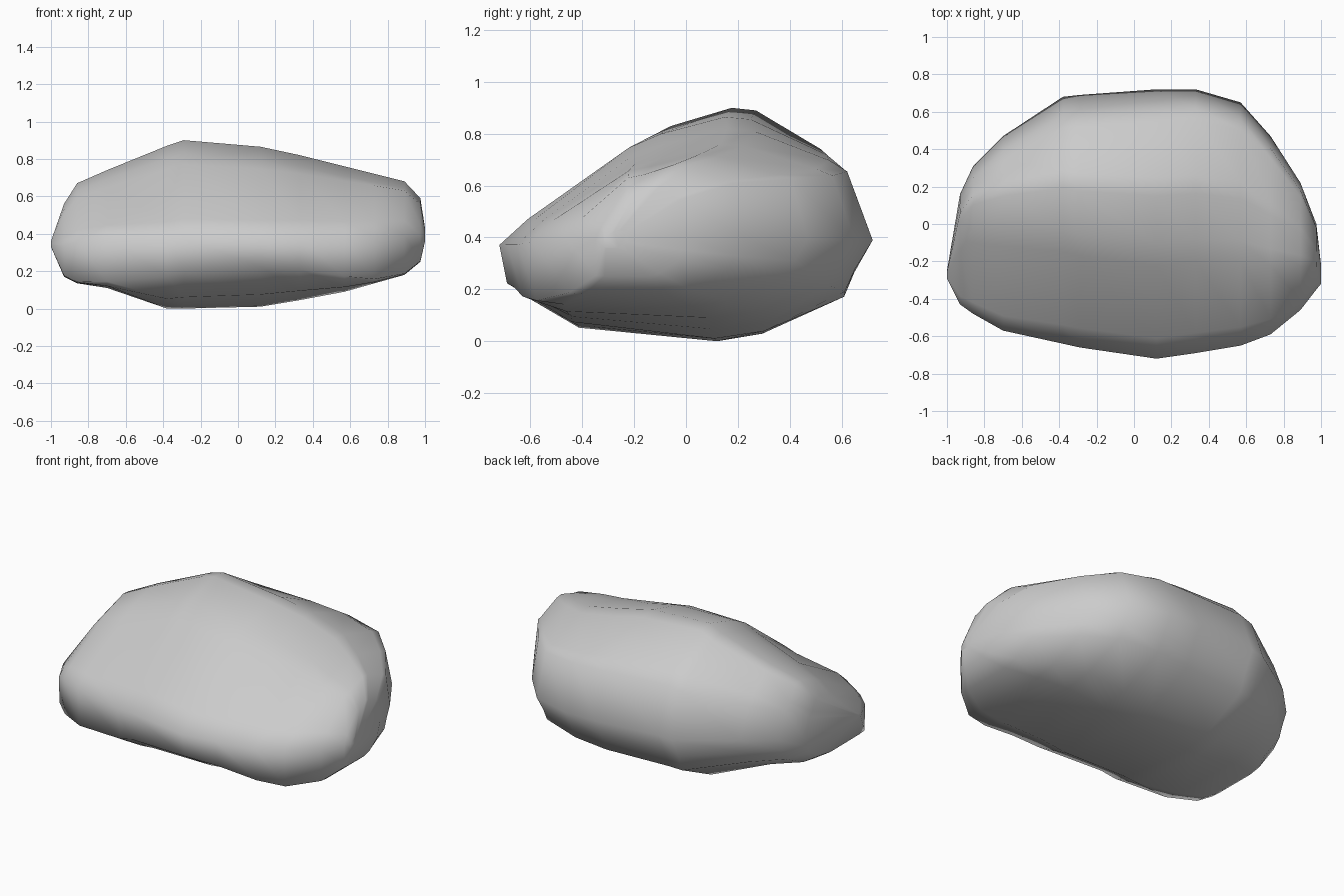
import bpy, bmesh

if "Cube" in bpy.data.objects:
    bpy.data.objects.remove(bpy.data.objects["Cube"])

# Side profile of the boulder (y, z), counter-clockwise from the front nose
PROFILE = [(-.72, .38), (-.69, .23), (-.44, .07), (.11, 0), (.30, .03),
           (.61, .17), (.65, .27), (.72, .40), (.61, .67), (.54, .74),
           (.25, .89), (.15, .90), (-.10, .83), (-.22, .77), (-.61, .48)]

# Stations along x: (x, front y, back y, bottom z, top z)
STATIONS = [(-1.0, -.29, -.25, .33, .36), (-.93, -.43, .16, .17, .56),
            (-.86, -.48, .31, .135, .67), (-.70, -.57, .47, .11, .74),
            (-.38, -.64, .68, 0, .87), (-.29, -.66, .69, 0, .90),
            (.12, -.72, .72, .01, .865), (.33, -.69, .72, .045, .82),
            (.57, -.65, .65, .09, .76), (.73, -.59, .47, .135, .72),
            (.89, -.46, .22, .18, .68), (.975, -.35, .0, .25, .59),
            (1.0, -.32, -.22, .36, .43)]


def section(x, y0, y1, z0, z1):
    """Fit the side profile into one station, reshaping it towards the ends."""
    pts = []
    for i, (y, z) in enumerate(PROFILE):
        u, v = (y + .72) / 1.44, z / .9
        if i in (1, 2):                      # undercut fades into low corners
            f = max(.05, 1 - 1.6 * x * x)
            v *= f
            u *= .5 + .5 * f
        if x > 0 and i in (8, 9):            # high back shoulder on the right
            u += .02 * x
            v += .13 * x if i == 8 else .06 * x
        if x > 0 and i in (13, 14):          # fuller front top on the right
            v += .05 * x
        if x < 0 and 10 <= i <= 13:          # ridge swings back on the left
            u += .18 * x * x
        pts.append((x, y0 + u * (y1 - y0), z0 + v * (z1 - z0)))
    return pts


# Boulder: loft the sections and close both ends
bm = bmesh.new()
rings = [[bm.verts.new(p) for p in section(*s)] for s in STATIONS]
n = len(PROFILE)
for a, b in zip(rings, rings[1:]):
    for i in range(n):
        j = (i + 1) % n
        bm.faces.new((a[i], a[j], b[j], b[i]))
bm.faces.new(rings[0])
bm.faces.new(rings[-1])
bmesh.ops.recalc_face_normals(bm, faces=bm.faces[:])
for f in bm.faces:
    f.smooth = True

mesh = bpy.data.meshes.new("boulder")
bm.to_mesh(mesh)
bm.free()
boulder = bpy.data.objects.new("boulder", mesh)
bpy.context.collection.objects.link(boulder)
